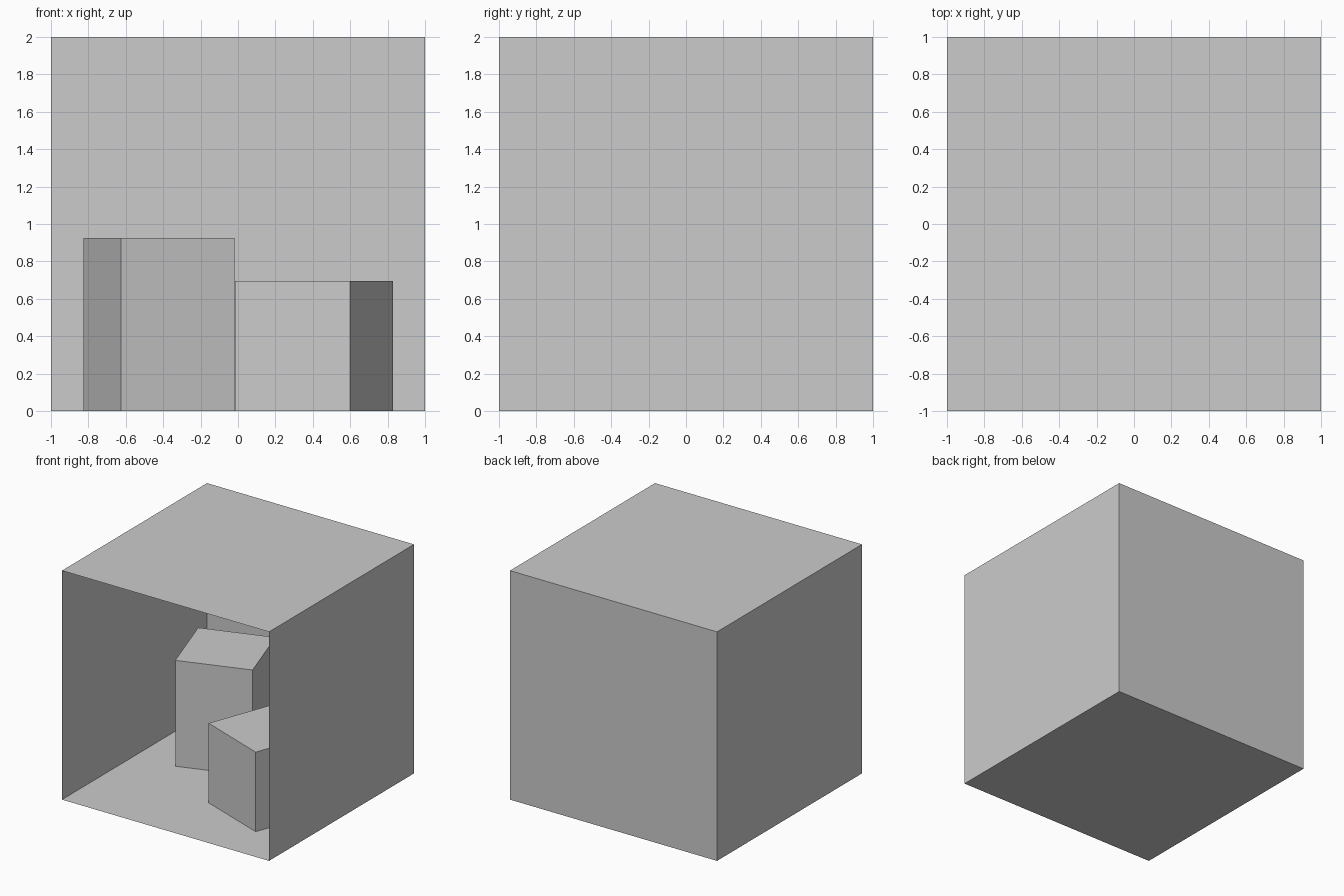
import bpy
from math import radians, pi

if "Cube" in bpy.data.objects:
    bpy.data.objects.remove(bpy.data.objects["Cube"])


def panel(name, location, rotation=(0, 0, 0)):
    """Thin 2 x 2 sheet of the room; its normal faces the interior."""
    bpy.ops.mesh.primitive_plane_add(size=2, location=location, rotation=rotation)
    bpy.context.object.name = name


def block(name, x, y, side, height, angle):
    """Square block standing on the floor, turned about z."""
    bpy.ops.mesh.primitive_cube_add(size=1, location=(x, y, height / 2),
                                    rotation=(0, 0, radians(angle)))
    ob = bpy.context.object
    ob.name = name
    ob.scale = (side, side, height)
    bpy.ops.object.transform_apply(location=False, rotation=False, scale=True)


# Room, open at the front
panel("floor", (0, 0, 0))
panel("ceiling", (0, 0, 2), (pi, 0, 0))
panel("back_wall", (0, 1, 1), (pi / 2, 0, 0))
panel("left_wall", (-1, 0, 1), (0, pi / 2, 0))
panel("right_wall", (1, 0, 1), (0, -pi / 2, 0))

# Two turned blocks inside
block("tall_block", -0.423, 0.43, 0.638, 0.925, 18.5)
block("short_block", 0.407, -0.19, 0.657, 0.695, -20.5)
